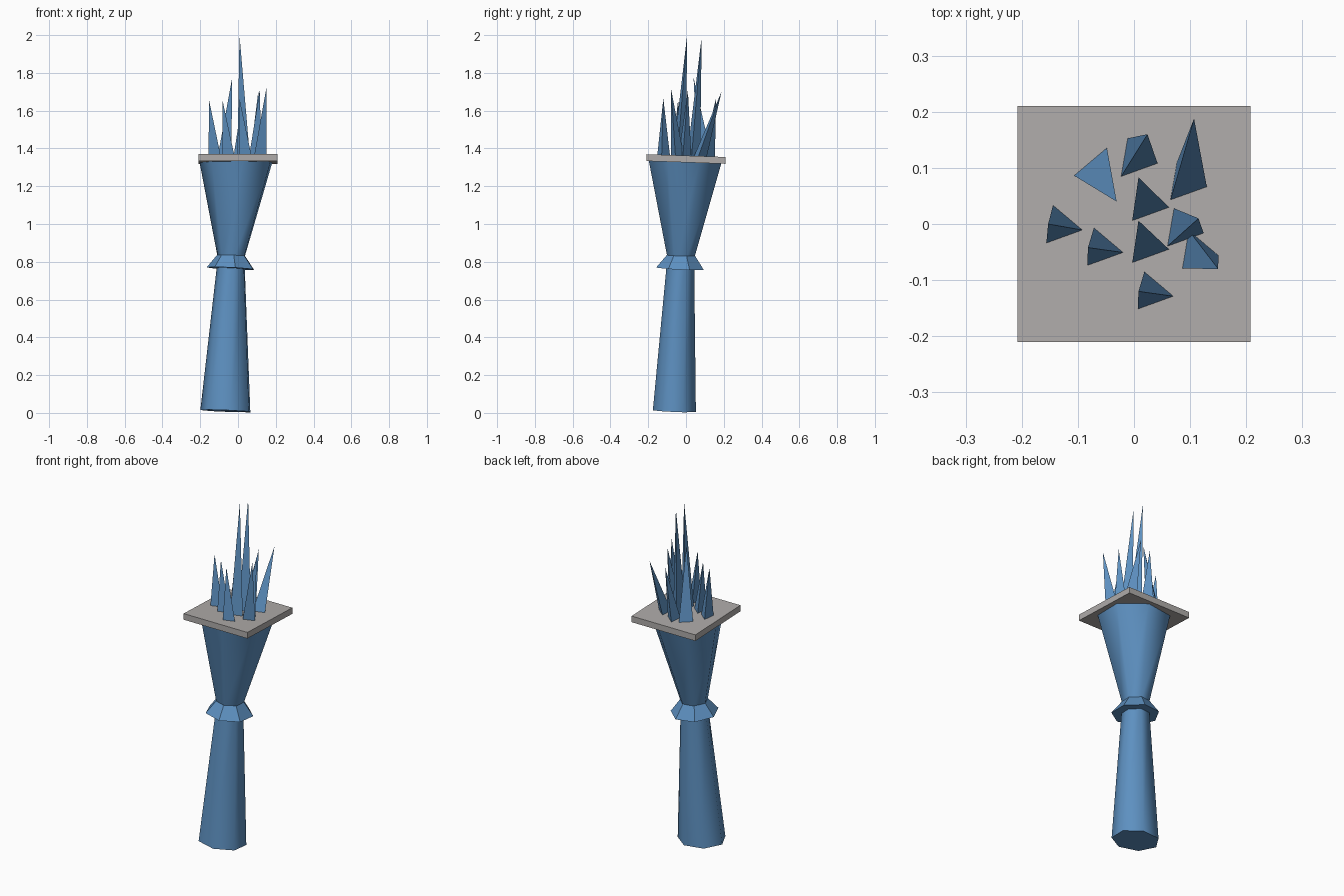
import bpy
import bmesh
from math import cos, sin, radians, tau
from mathutils import Vector

default_cube = bpy.data.objects.get("Cube")
if default_cube:
    bpy.data.objects.remove(default_cube, do_unlink=True)

SIDES = 7
TURN = radians(125)


def make_material(name, rgb):
    material = bpy.data.materials.new(name)
    material.use_nodes = True
    color = (*rgb, 1.0)
    material.diffuse_color = color
    shader = next(n for n in material.node_tree.nodes if n.type == "BSDF_PRINCIPLED")
    shader.inputs["Base Color"].default_value = color
    return material


def ring(center, radius_x, radius_y, sides=SIDES, turn=TURN, lean=0.0):
    """Polygon of points around a center; lean lowers it toward +x and +y."""
    points = []
    for i in range(sides):
        angle = turn + tau * i / sides
        dx, dy = radius_x * cos(angle), radius_y * sin(angle)
        points.append(Vector(center) + Vector((dx, dy, -lean * (dx + dy))))
    return points


def add_object(name, bm, material, smooth=False):
    bmesh.ops.recalc_face_normals(bm, faces=bm.faces[:])
    mesh = bpy.data.meshes.new(name)
    bm.to_mesh(mesh)
    bm.free()
    mesh.materials.append(material)
    obj = bpy.data.objects.new(name, mesh)
    bpy.context.collection.objects.link(obj)
    if smooth:
        bpy.ops.object.select_all(action="DESELECT")
        obj.select_set(True)
        bpy.context.view_layer.objects.active = obj
        bpy.ops.object.shade_smooth_by_angle(angle=radians(60))
    return obj


def frustum(name, lower, upper, material, smooth=False):
    """Closed solid between two rings with the same number of points."""
    bm = bmesh.new()
    bottom = [bm.verts.new(p) for p in lower]
    top = [bm.verts.new(p) for p in upper]
    bm.faces.new(bottom)
    bm.faces.new(top)
    for i in range(len(bottom)):
        j = (i + 1) % len(bottom)
        bm.faces.new((bottom[i], bottom[j], top[j], top[i]))
    return add_object(name, bm, material, smooth)


def spike(name, center, tip, material, turn=-10, radius=0.041):
    """Three-sided spike whose tip leans away from its base."""
    bm = bmesh.new()
    base = [bm.verts.new(p) for p in
            ring((*center, 1.35), radius, radius, sides=3, turn=radians(turn))]
    apex = bm.verts.new(tip)
    bm.faces.new(base)
    for i in range(3):
        bm.faces.new((base[i], base[(i + 1) % 3], apex))
    return add_object(name, bm, material)


blue = make_material("steel blue", (0.11, 0.28, 0.53))
gray = make_material("warm gray", (0.43, 0.41, 0.40))

# Tapered handle, leaning toward the cup
frustum("handle",
        ring((-0.062, -0.06, 0.01), 0.1375, 0.117, lean=0.04),
        ring((-0.034, -0.027, 0.82), 0.073, 0.073),
        blue, smooth=True)

# Flared collar
frustum("collar",
        ring((-0.035, -0.03, 0.764), 0.131, 0.13, lean=0.05),
        ring((-0.035, -0.026, 0.835), 0.076, 0.076, lean=0.02),
        blue)

# Cup widening upward
frustum("cup",
        ring((-0.034, -0.026, 0.82), 0.073, 0.073),
        ring((-0.003, 0.0, 1.338), 0.203, 0.2),
        blue, smooth=True)

# Square plate, slightly tipped to the back
bm = bmesh.new()
bmesh.ops.create_cube(bm, size=1)
for v in bm.verts:
    v.co = Vector((v.co.x * 0.416, v.co.y * 0.42, v.co.z * 0.036))
    v.co.z += 1.344 - 0.035 * v.co.y
add_object("plate", bm, gray)

# Flame spikes: base center, tip
spikes = [
    ((-0.13, -0.004), (-0.153, 0, 1.655)),
    ((-0.057, -0.044), (-0.082, -0.042, 1.655)),
    ((0.033, -0.122), (0.008, -0.12, 1.665)),
    ((0.023, 0.036), (0.008, 0.083, 1.99)),
    ((0.023, -0.039), (0.008, 0.006, 2)),
    ((0.002, 0.114), (0.024, 0.16, 1.67)),
    ((0.09, 0.07), (0.107, 0.188, 1.7)),
    ((0.084, -0.01), (0.115, 0.01, 1.71)),
    ((0.11, -0.048), (0.15, -0.08, 1.72)),
]
for number, (center, tip) in enumerate(spikes, 1):
    spike(f"flame_spike_{number}", center, tip, blue)
spike("flame_spike_turned", (-0.064, 0.095), (-0.031, 0.04, 1.775), blue, turn=70, radius=0.045)
